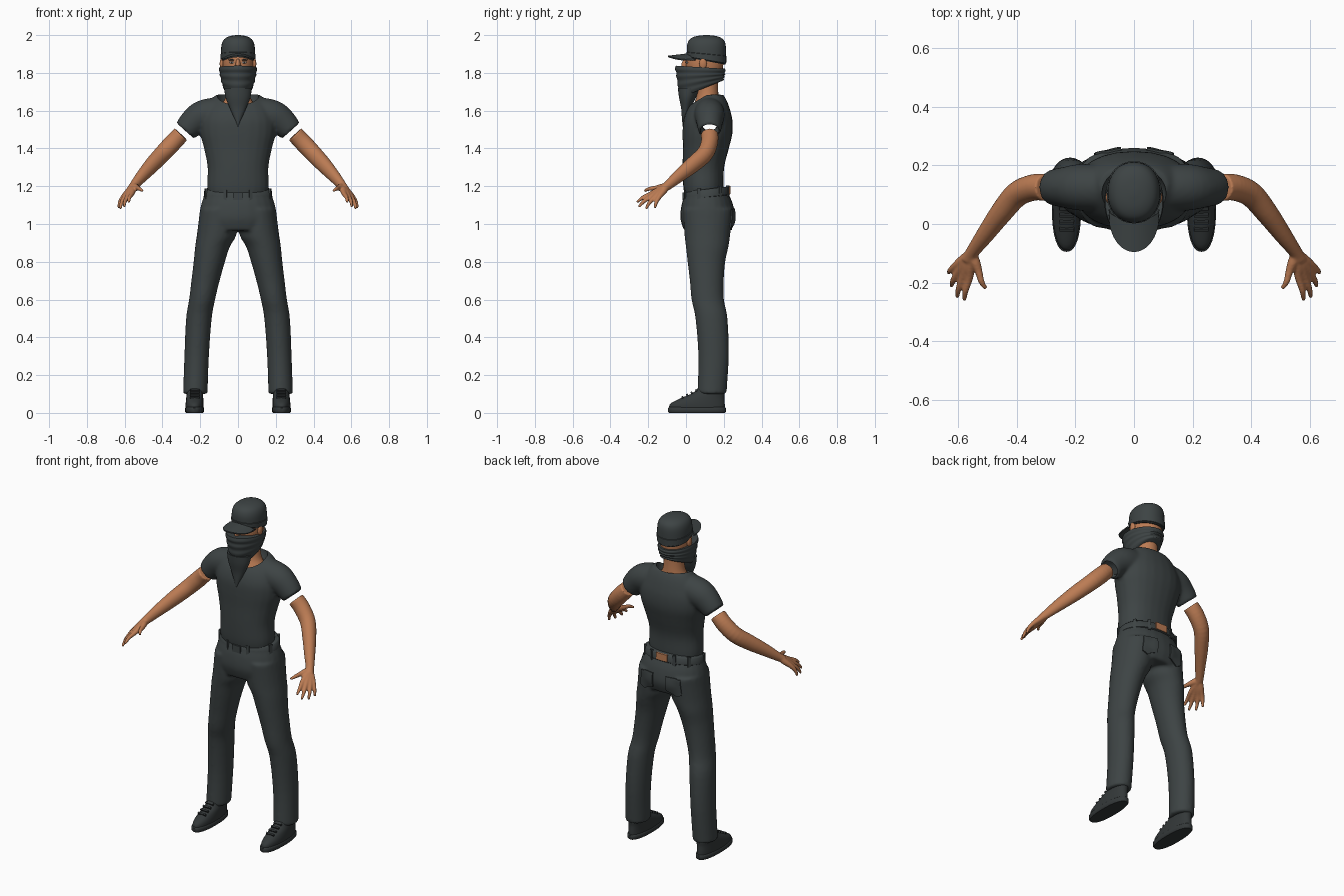
import bpy, bmesh, math
from mathutils import Vector, Matrix

cube = bpy.data.objects.get("Cube")
if cube:
    bpy.data.objects.remove(cube)


def material(name, r, g, b):
    m = bpy.data.materials.new(name)
    m.use_nodes = True
    m.diffuse_color = (r, g, b, 1)
    bsdf = next(n for n in m.node_tree.nodes if n.type == 'BSDF_PRINCIPLED')
    bsdf.inputs["Base Color"].default_value = (r, g, b, 1)
    bsdf.inputs["Roughness"].default_value = 0.8
    return m


CLOTH = material("dark slate cloth", 0.047, 0.057, 0.058)
SHOE = material("dark shoe leather", 0.034, 0.040, 0.041)
SKIN = material("tan skin", 0.50, 0.20, 0.088)
WHITE = material("eye white", 0.7, 0.68, 0.65)


def spline(a, b, c, d, t):
    return [0.5 * (2 * q + (r - p) * t + (2 * p - 5 * q + 4 * r - s) * t * t
                   + (3 * q - p - 3 * r + s) * t ** 3) for p, q, r, s in zip(a, b, c, d)]


def sweep(bm, pts, follow=False, e=1.0, n=24, steps=4):
    """Closed loft through oval rings (x, y, z, rx, ry, tilt)."""
    pts = [tuple(p) + (0,) * (6 - len(p)) for p in pts]
    rings = []
    for i in range(len(pts) - 1):
        quad = pts[max(i - 1, 0)], pts[i], pts[i + 1], pts[min(i + 2, len(pts) - 1)]
        rings += [spline(*quad, s / steps) for s in range(steps)]
    rings.append(pts[-1])
    loops = []
    for i, (x, y, z, rx, ry, tilt) in enumerate(rings):
        rot = Matrix.Identity(3)
        if follow:
            a, b = rings[max(i - 1, 0)], rings[min(i + 1, len(rings) - 1)]
            rot = (Vector(b[:3]) - Vector(a[:3])).to_track_quat('Z', 'Y').to_matrix()
        loop = []
        for k in range(n):
            c, s = math.cos(math.tau * k / n), math.sin(math.tau * k / n)
            c = math.copysign(abs(c) ** e, c)
            s = math.copysign(abs(s) ** e, s)
            loop.append(bm.verts.new(Vector((x, y, z)) + rot @ Vector((rx * c, ry * s, tilt * s))))
        loops.append(loop)
    for lo, hi in zip(loops, loops[1:]):
        for k in range(n):
            bm.faces.new((lo[k], lo[(k + 1) % n], hi[(k + 1) % n], hi[k]))
    bm.faces.new(loops[0][::-1])
    bm.faces.new(loops[-1])


def place(loc, size, turn=0, axis='Z'):
    return Matrix.Translation(loc) @ Matrix.Rotation(turn, 4, axis) @ Matrix.Diagonal((*size, 1))


def ball(bm, loc, size, turn=0, axis='X'):
    bmesh.ops.create_uvsphere(bm, u_segments=24, v_segments=14, radius=1, matrix=place(loc, size, turn, axis))


def box(bm, loc, size, turn=0, axis='Z'):
    bmesh.ops.create_cube(bm, size=1, matrix=place(loc, size, turn, axis))


def mirror(bm):
    geom = bm.verts[:] + bm.edges[:] + bm.faces[:]
    copy = bmesh.ops.duplicate(bm, geom=geom)["geom"]
    for v in copy:
        if isinstance(v, bmesh.types.BMVert):
            v.co.x *= -1


def make(name, bm, mat):
    bmesh.ops.recalc_face_normals(bm, faces=bm.faces[:])
    me = bpy.data.meshes.new(name)
    bm.to_mesh(me)
    bm.free()
    me.materials.append(mat)
    ob = bpy.data.objects.new(name, me)
    bpy.context.collection.objects.link(ob)
    return ob


def finish(ob, angle=50):
    """Apply modifiers and smooth the shading."""
    if ob.modifiers:
        deps = bpy.context.evaluated_depsgraph_get()
        me = bpy.data.meshes.new_from_object(ob.evaluated_get(deps))
        ob.modifiers.clear()
        ob.data = me
    bpy.ops.object.select_all(action='DESELECT')
    ob.select_set(True)
    bpy.context.view_layer.objects.active = ob
    bpy.ops.object.shade_smooth_by_angle(angle=math.radians(angle))
    return ob


def fuse(ob, voxel, smooth):
    r = ob.modifiers.new("fuse", 'REMESH')
    r.mode, r.voxel_size = 'VOXEL', voxel
    s = ob.modifiers.new("soften", 'SMOOTH')
    s.factor, s.iterations = 0.5, smooth


# Shirt: torso and sleeves fused, then hollowed at the collar and cuffs
bm = bmesh.new()
sweep(bm, [(.08, .122, 1.59, .08, .085), (.18, .125, 1.575, .08, .083),
           (.235, .125, 1.54, .07, .075), (.28, .125, 1.493, .06, .063)], follow=True)
mirror(bm)
sweep(bm, [(0, .095, 1.14, .155, .1), (0, .092, 1.2, .164, .107), (0, .092, 1.3, .161, .11),
           (0, .105, 1.4, .18, .122), (0, .114, 1.48, .2, .132), (0, .116, 1.55, .2, .13),
           (0, .12, 1.61, .175, .112), (0, .13, 1.655, .145, .085), (0, .135, 1.685, .115, .062)], e=.9)
shirt = make("shirt", bm, CLOTH)
fuse(shirt, .009, 6)
bm = bmesh.new()
ball(bm, (0, .098, 1.695), (.112, .1, .105), .3)
collar_cutter = make("collar_cutter", bm, CLOTH)
bm = bmesh.new()
half = [(.34, .125, 1.439, .05, .05), (.28, .125, 1.493, .05, .05), (.22, .125, 1.53, .042, .042)]
sweep(bm, half + [(0, .125, 1.535, .042, .042)] + [(-p[0], *p[1:]) for p in half[::-1]], follow=True)
sleeve_cutter = make("sleeve_cutter", bm, CLOTH)
for cutter in (collar_cutter, sleeve_cutter):
    cutter.hide_render = True
    b = shirt.modifiers.new("hollow", 'BOOLEAN')
    b.operation, b.solver, b.object = 'DIFFERENCE', 'EXACT', cutter
finish(shirt)
for cutter in (collar_cutter, sleeve_cutter):
    bpy.data.objects.remove(cutter)

# Trousers: two legs fused with the hips
bm = bmesh.new()
sweep(bm, [(.105, .115, 1.08, .095, .13), (.112, .113, .95, .105, .122), (.135, .112, .88, .092, .113),
           (.152, .108, .8, .083, .1), (.172, .11, .7, .075, .09), (.19, .115, .6, .069, .086),
           (.207, .135, .5, .068, .085), (.219, .146, .3, .065, .081), (.226, .137, .1, .065, .077)])
mirror(bm)
sweep(bm, [(0, .1, 1.185, .17, .108), (0, .11, 1.15, .18, .12), (0, .113, 1.1, .196, .137),
           (0, .115, 1.03, .207, .145), (0, .114, .965, .2, .125)], e=.93)
trousers = make("trousers", bm, CLOTH)
fuse(trousers, .009, 5)
finish(trousers)

# Back pockets laid onto the seat
bm = bmesh.new()
bmesh.ops.create_grid(bm, x_segments=10, y_segments=10, size=1)
for v in bm.verts:
    u, w = v.co.x, v.co.y
    v.co = (.1 + .052 * u, .3, 1.035 + .056 * w - .016 * (1 - abs(u)) * (w < -.9))
mirror(bm)
pockets = make("back_pockets", bm, CLOTH)
wrap = pockets.modifiers.new("lay", 'SHRINKWRAP')
wrap.target, wrap.wrap_mode, wrap.offset = trousers, 'OUTSIDE_SURFACE', .003
thick = pockets.modifiers.new("thickness", 'SOLIDIFY')
thick.thickness, thick.offset = .008, 0
finish(pockets)

# Belt, loops, buckle and the bare patch at the back
bm = bmesh.new()
sweep(bm, [(0, .111, 1.138, .176, .117, .014), (0, .111, 1.143, .182, .123, .014),
           (0, .111, 1.18, .178, .121, .014), (0, .111, 1.185, .172, .115, .014)], e=.95, n=48, steps=1)
finish(make("belt", bm, CLOTH))
bm = bmesh.new()
for deg in (-112, -68, -20, 35, 65, 115, 145, 200):
    a = math.radians(deg)
    box(bm, (.18 * math.cos(a), .111 + .122 * math.sin(a), 1.161 + .014 * math.sin(a)), (.012, .018, .062), a)
make("belt_loops", bm, CLOTH)
bm = bmesh.new()
box(bm, (0, -.013, 1.147), (.055, .012, .042))
make("buckle", bm, CLOTH)
bm = bmesh.new()
box(bm, (0, .232, 1.18), (.075, .009, .042))
make("bare_back_patch", bm, SKIN)

# Arms with fused fingers
bm = bmesh.new()
sweep(bm, [(.302, .125, 1.475, .046, .045), (.345, .124, 1.43, .045, .047), (.4, .1, 1.372, .043, .046),
           (.455, .035, 1.313, .038, .043), (.51, -.04, 1.252, .03, .034), (.55, -.095, 1.205, .023, .025),
           (.565, -.125, 1.185, .025, .02)], follow=True)
wrist = Vector((.553, -.1, 1.2))
for knuckle, tip in (((.562, -.185, 1.16), (.578, -.26, 1.115)), ((.583, -.182, 1.148), (.603, -.25, 1.09)),
                     ((.6, -.165, 1.142), (.623, -.212, 1.08)), ((.608, -.142, 1.143), (.632, -.165, 1.085)),
                     ((.53, -.16, 1.19), (.505, -.22, 1.175))):
    k, t = Vector(knuckle), Vector(tip)
    bend = k.lerp(t, .55) + Vector((.004, -.003, .004))
    sweep(bm, [(*wrist, .018, .018), (*wrist.lerp(k, .5), .018, .018), (*k, .0135, .0135),
               (*bend, .0105, .0105), (*t, .007, .007)], follow=True, n=12)
mirror(bm)
arms = make("arms", bm, SKIN)
fuse(arms, .005, 3)
finish(arms, 70)

# Head, neck and ears
bm = bmesh.new()
sweep(bm, [(0, .105, 1.575, .1, .075), (0, .108, 1.625, .092, .07), (0, .113, 1.665, .068, .06),
           (0, .115, 1.72, .058, .055), (0, .11, 1.8, .058, .06)])
finish(make("neck", bm, SKIN))
bm = bmesh.new()
ball(bm, (0, .098, 1.85), (.083, .1, .125))
ball(bm, (0, -.004, 1.845), (.013, .02, .03), -.3)
for side in (-1, 1):
    ball(bm, (.086 * side, .09, 1.848), (.011, .02, .03))
finish(make("head", bm, SKIN))

# Eyes and brows
for name, mat, z, y, size in (("eyes", WHITE, 1.856, .005, (.013, .005, .0055)),
                              ("pupils", SHOE, 1.856, .001, (.005, .003, .005)),
                              ("brows", SHOE, 1.869, .006, (.019, .005, .0035))):
    bm = bmesh.new()
    ball(bm, (.033, y, z), size)
    mirror(bm)
    finish(make(name, bm, mat))

# Face scarf: folded wrap and a pointed tail
bm = bmesh.new()
folds = [(.076, 1.83, .098, .13, -.008), (.076, 1.815, .101, .134, -.004), (.077, 1.8, .096, .127, 0),
         (.078, 1.787, .097, .13, .006), (.079, 1.772, .09, .123, .014), (.08, 1.757, .09, .125, .022),
         (.081, 1.742, .082, .118, .03), (.083, 1.727, .08, .118, .037), (.085, 1.715, .072, .11, .044)]
sweep(bm, [(0, *f) for f in folds], n=40, steps=3)
finish(make("face_scarf", bm, CLOTH))
bm = bmesh.new()
sweep(bm, [(0, .015, 1.72, .073, .058), (0, .008, 1.67, .066, .045), (0, .0, 1.615, .044, .026),
           (0, -.006, 1.565, .022, .016), (0, -.01, 1.517, .003, .008)])
finish(make("scarf_tail", bm, CLOTH))

# Cap crown, band and brim
bm = bmesh.new()
sweep(bm, [(0, .108, 1.862, .088, .1, -.018), (0, .108, 1.9, .09, .103, -.01), (0, .108, 1.948, .087, .102),
           (0, .108, 1.978, .073, .088), (0, .108, 1.994, .045, .056), (0, .108, 2.0, .01, .012)], e=.92, n=32)
finish(make("cap_crown", bm, CLOTH))
bm = bmesh.new()
sweep(bm, [(0, .108, 1.866, .088, .1, -.018), (0, .108, 1.869, .092, .105, -.018),
           (0, .108, 1.899, .093, .106, -.01), (0, .108, 1.902, .088, .1, -.01)], e=.92, n=32, steps=1)
finish(make("cap_band", bm, CLOTH))
bm = bmesh.new()
rows = []
for i in range(7):
    t = i / 6
    row = []
    for k in range(25):
        c, s = math.cos(math.pi * k / 24), math.sin(math.pi * k / 24)
        row.append(bm.verts.new((.084 * c, .05 - .02 * t - (.035 + .09 * t) * s,
                                 1.9 - .03 * c * c - .013 * t * s)))
    rows.append(row)
for lo, hi in zip(rows, rows[1:]):
    for k in range(24):
        bm.faces.new((lo[k], lo[k + 1], hi[k + 1], hi[k]))
brim = make("cap_brim", bm, CLOTH)
thick = brim.modifiers.new("thickness", 'SOLIDIFY')
thick.thickness, thick.offset = .008, 0
finish(brim)

# Shoes: soles, uppers and laces
bm = bmesh.new()
sweep(bm, [(.23, .058, 0, .045, .148), (.23, .058, .006, .05, .153), (.23, .058, .026, .05, .153),
           (.23, .058, .03, .046, .148)], e=.85, steps=1, n=32)
mirror(bm)
finish(make("shoe_soles", bm, SHOE))
bm = bmesh.new()
sweep(bm, [(.23, .058, .024, .047, .148), (.23, .062, .05, .047, .143), (.229, .09, .08, .045, .113),
           (.228, .12, .105, .043, .085), (.227, .135, .135, .042, .068)], e=.9, n=32)
mirror(bm)
finish(make("shoe_uppers", bm, SHOE))
bm = bmesh.new()
for i in range(4):
    box(bm, (.229, -.018 + .024 * i, .083 + .012 * i), (.05, .01, .012), .5, 'X')
mirror(bm)
make("shoe_laces", bm, SHOE)
